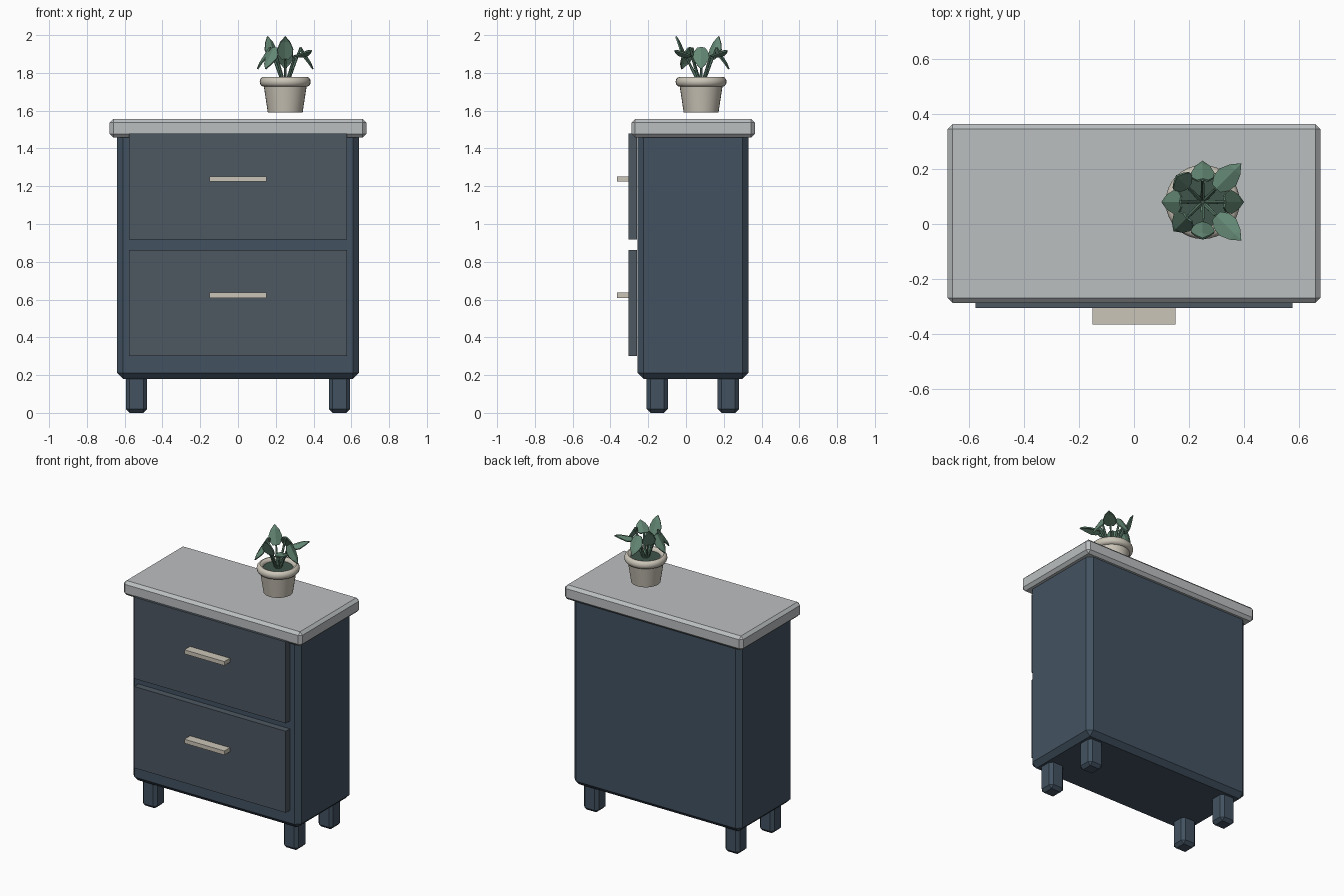
import bpy, bmesh
from math import sin, cos, radians, pi
from mathutils import Vector

if "Cube" in bpy.data.objects:
    bpy.data.objects.remove(bpy.data.objects["Cube"])


def material(name, rgb):
    m = bpy.data.materials.new(name)
    m.diffuse_color = (*rgb, 1)
    m.use_nodes = True
    m.node_tree.nodes["Principled BSDF"].inputs["Base Color"].default_value = m.diffuse_color
    return m


NAVY = material("navy_paint", (0.055, 0.085, 0.12))
SLATE = material("slate_paint", (0.075, 0.095, 0.12))
STONE = material("stone", (0.5, 0.52, 0.53))
CREAM = material("cream", (0.6, 0.56, 0.48))
GREEN = material("leaf_green", (0.13, 0.25, 0.18))
DARK = material("dark_green", (0.05, 0.09, 0.07))


def finish(name, bm, mat):
    bmesh.ops.recalc_face_normals(bm, faces=bm.faces)
    me = bpy.data.meshes.new(name)
    bm.to_mesh(me)
    bm.free()
    me.materials.append(mat)
    ob = bpy.data.objects.new(name, me)
    bpy.context.collection.objects.link(ob)
    return ob


def box(name, lo, hi, mat, chamfer=0):
    bm = bmesh.new()
    bmesh.ops.create_cube(bm, size=1)
    for v in bm.verts:
        v.co = [(a + b) / 2 + c * (b - a) for a, b, c in zip(lo, hi, v.co)]
    if chamfer:
        bmesh.ops.bevel(bm, geom=bm.edges[:], offset=chamfer, segments=1,
                        profile=0.5, affect='EDGES')
    return finish(name, bm, mat)


def lathe(name, profile, mat, steps=32):
    bm = bmesh.new()
    vs = [bm.verts.new((r, 0, z)) for r, z in profile]
    es = [bm.edges.new(p) for p in zip(vs, vs[1:])]
    bmesh.ops.spin(bm, geom=vs + es, cent=(0, 0, 0), axis=(0, 0, 1),
                   angle=2 * pi, steps=steps)
    bmesh.ops.remove_doubles(bm, verts=bm.verts, dist=1e-5)
    ob = finish(name, bm, mat)
    ob.location = (0.25, 0.08, 0)
    bpy.context.view_layer.objects.active = ob
    ob.select_set(True)
    bpy.ops.object.shade_smooth_by_angle(angle=radians(35))
    ob.select_set(False)
    return ob


# Cabinet
box("cabinet_body", (-0.64, -0.256, 0.18), (0.64, 0.33, 1.49), NAVY, 0.032)
box("top_slab", (-0.679, -0.288, 1.457), (0.679, 0.364, 1.556), STONE, 0.019)
for side, x in (("left", -0.5375), ("right", 0.5375)):
    for end, y in (("front", -0.152), ("back", 0.224)):
        box(f"{end}_{side}_leg", (x - 0.056, y - 0.056, 0),
            (x + 0.056, y + 0.056, 0.22), NAVY, 0.02)

# Drawer fronts and handles
for level, z in (("lower", 0.302), ("upper", 0.917)):
    box(f"{level}_drawer", (-0.577, -0.305, z), (0.577, -0.26, z + 0.561), SLATE)
    box(f"{level}_handle", (-0.152, -0.366, z + 0.307),
        (0.152, -0.30, z + 0.335), CREAM)

# Pot with rounded rim, and the planted surface inside it
rim = [(0.113 + 0.022 * cos(a), 1.753 + 0.0265 * sin(a))
       for a in (radians(d) for d in range(-90, 211, 30))]
lathe("pot", [(0, 1.589), (0.092, 1.589), (0.113, 1.727)] + rim[1:]
      + [(0.092, 1.73)], CREAM)
lathe("soil", [(0, 1.758), (0.105, 1.758), (0.1, 1.735), (0, 1.735)], DARK)

# Plant: leaf poses as (stem-end radius, stem-end height, leaf pitch)
DROOP, UP, MID = (0.082, 1.935, -58), (0.075, 1.875, 66), (0.07, 1.89, 15)
poses = [DROOP, MID, DROOP, UP, DROOP, DROOP, UP, MID]
outline = [(0.0, 0.02), (0.2, 0.038), (0.45, 0.042), (0.75, 0.026)]
centre, up = Vector((0.25, 0.08, 0)), Vector((0, 0, 1))
for i, (r, z, pitch) in enumerate(poses):
    a, p = i * pi / 4, radians(pitch)
    out, side = Vector((cos(a), sin(a), 0)), Vector((-sin(a), cos(a), 0))
    base = centre + out * r + up * z
    # Stem
    start = centre + out * 0.012 + up * 1.75
    bm = bmesh.new()
    bmesh.ops.create_cone(bm, cap_ends=True, segments=6, radius1=0.009,
                          radius2=0.006, depth=(base - start).length)
    bm.transform((base - start).to_track_quat('Z', 'Y').to_matrix().to_4x4())
    bmesh.ops.translate(bm, verts=bm.verts, vec=(base + start) / 2)
    finish(f"stem_{i + 1}", bm, GREEN)
    # Creased leaf
    d = out * cos(p) + up * sin(p)
    n = d.cross(side)
    bm = bmesh.new()
    rows = [[bm.verts.new(base + d * 0.132 * t + side * w * s - n * 0.3 * w * abs(s))
             for s in (-1, 0, 1)] for t, w in outline]
    tip = bm.verts.new(base + d * 0.132 - n * 0.006)
    for q, s in zip(rows, rows[1:]):
        for k in (0, 1):
            bm.faces.new((q[k], q[k + 1], s[k + 1], s[k]))
    for k in (0, 1):
        bm.faces.new((rows[-1][k], rows[-1][k + 1], tip))
    leaf = finish(f"leaf_{i + 1}", bm, GREEN)
    thick = leaf.modifiers.new("thickness", 'SOLIDIFY')
    thick.thickness, thick.offset = 0.008, 0
